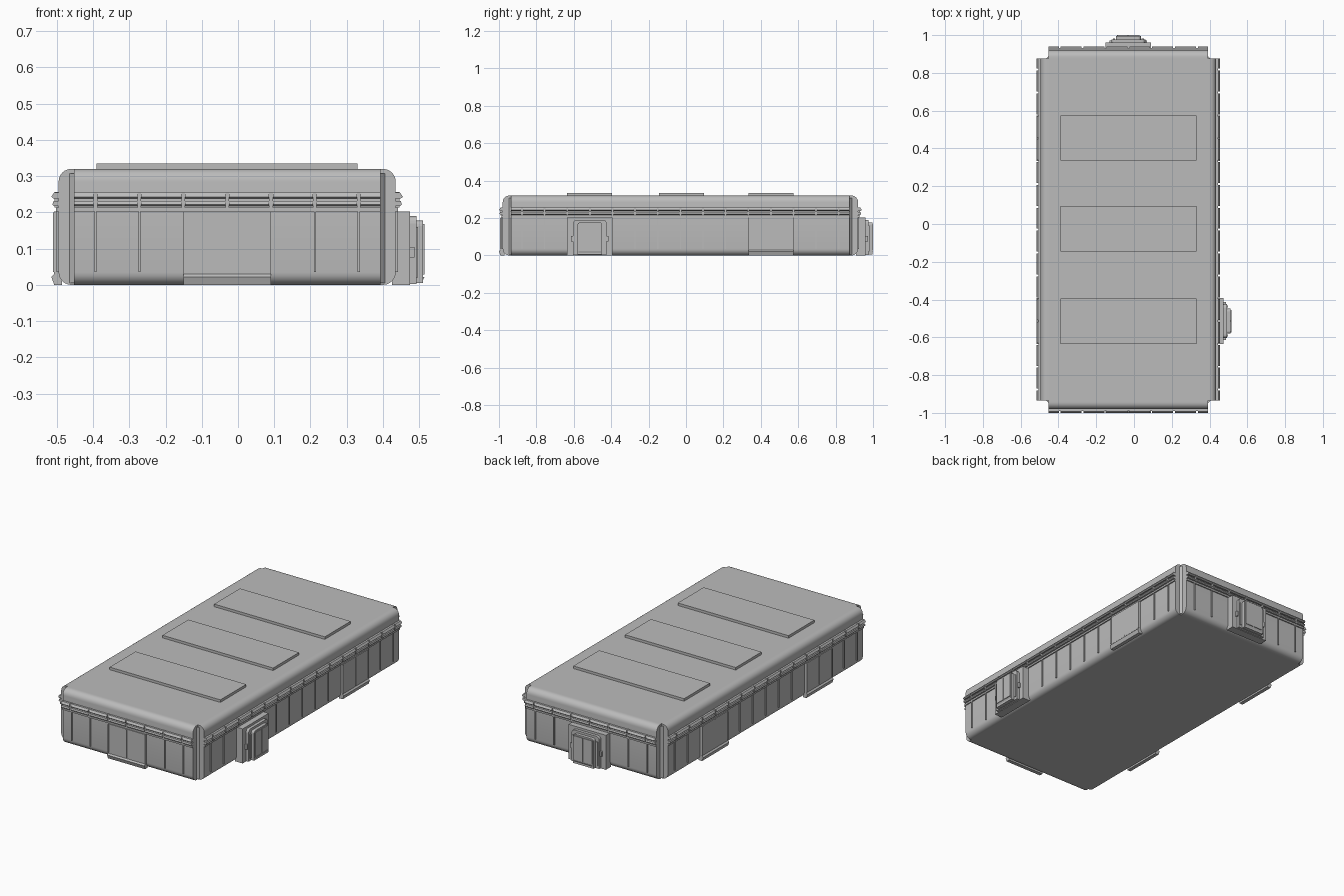
import bpy, bmesh, math
from mathutils import Vector

cube = bpy.data.objects.get("Cube")
if cube:
    bpy.data.objects.remove(cube, do_unlink=True)

grey = bpy.data.materials.new("light_grey")
grey.use_nodes = True
colour = (0.5, 0.5, 0.5, 1)
grey.diffuse_color = colour
grey.node_tree.nodes["Principled BSDF"].inputs["Base Color"].default_value = colour

CENTRE = Vector((-0.03, -0.03, 0))
HALF_X, HALF_Y, ROOF = 0.465, 0.95, 0.32   # wall faces and roof height
END_X, END_Y = 0.423, 0.905                # where the walls stop before each corner
PITCH = 0.121                              # spacing of the wall ribs


def prism(name, loop_a, loop_b):
    """Solid between two matching outlines."""
    bm = bmesh.new()
    a = [bm.verts.new(p) for p in loop_a]
    b = [bm.verts.new(p) for p in loop_b]
    bm.faces.new(a)
    bm.faces.new(b)
    for i in range(len(a)):
        j = (i + 1) % len(a)
        bm.faces.new((a[i], a[j], b[j], b[i]))
    bmesh.ops.recalc_face_normals(bm, faces=bm.faces)
    mesh = bpy.data.meshes.new(name)
    bm.to_mesh(mesh)
    bm.free()
    mesh.materials.append(grey)
    obj = bpy.data.objects.new(name, mesh)
    bpy.context.collection.objects.link(obj)
    return obj


def rounded(half, z0, z1, radius, steps=6, bottom=True):
    """Rounded rectangle outline as (across, height) pairs."""
    pts = []
    corners = [(1, 1, 0), (-1, 1, 90), (-1, -1, 180), (1, -1, 270)]
    for sx, sz, start in corners:
        if sz < 0 and not bottom:
            pts.append((sx * half, z0))
            continue
        cx = sx * (half - radius)
        cz = z1 - radius if sz > 0 else z0 + radius
        for i in range(steps + 1):
            t = math.radians(start + 90 * i / steps)
            pts.append((cx + radius * math.cos(t), cz + radius * math.sin(t)))
    return pts


class Wall:
    """Places parts by u (along), d (outward) and z on one side."""
    def __init__(self, name, along, out, face, end):
        self.name, self.face, self.end = name, face, end
        self.along, self.out = Vector(along), Vector(out)

    def at(self, u, d, z):
        return CENTRE + self.along * u + self.out * (self.face + d) + Vector((0, 0, z))

    def strip(self, part, profile, u0, u1):
        return prism(f"{self.name}_{part}", [self.at(u0, d, z) for d, z in profile],
                     [self.at(u1, d, z) for d, z in profile])

    def plate(self, part, outline, u, d0, d1):
        return prism(f"{self.name}_{part}", [self.at(u + a, d0, z) for a, z in outline],
                     [self.at(u + a, d1, z) for a, z in outline])

    def box(self, part, u0, u1, d0, d1, z0, z1):
        return self.strip(part, [(d0, z0), (d1, z0), (d1, z1), (d0, z1)], u0, u1)


front = Wall("front", (1, 0, 0), (0, -1, 0), HALF_Y, END_X)
back = Wall("back", (1, 0, 0), (0, 1, 0), HALF_Y, END_X)
left = Wall("left", (0, 1, 0), (1, 0, 0), HALF_X, END_Y)
right = Wall("right", (0, 1, 0), (-1, 0, 0), HALF_X, END_Y)

# Main body: two crossing rounded blocks with notched corners
section_x = rounded(HALF_X, 0, ROOF, 0.035)
section_y = rounded(HALF_Y, 0, ROOF, 0.035)
body = prism("body", [CENTRE + Vector((x, -END_Y, z)) for x, z in section_x],
             [CENTRE + Vector((x, END_Y, z)) for x, z in section_x])
cross = prism("body_cross", [CENTRE + Vector((-END_X, y, z)) for y, z in section_y],
              [CENTRE + Vector((END_X, y, z)) for y, z in section_y])
union = body.modifiers.new("union", "BOOLEAN")
union.operation, union.solver, union.object = "UNION", "EXACT", cross
bpy.context.view_layer.objects.active = body
body.select_set(True)
bpy.ops.object.modifier_apply(modifier="union")
bpy.data.objects.remove(cross, do_unlink=True)
bpy.ops.object.shade_smooth_by_angle(angle=math.radians(30))

# Corner fillets inside the notches
for sx in (-1, 1):
    for sy in (-1, 1):
        tri = [(END_X - 0.01, END_Y - 0.01), (END_X + 0.012, END_Y - 0.01),
               (END_X + 0.012, END_Y), (END_X, END_Y + 0.012), (END_X - 0.01, END_Y + 0.012)]
        low, high = ([CENTRE + Vector((sx * x, sy * y, z)) for x, y in tri]
                     for z in (0.005, ROOF - 0.012))
        prism("corner_fillet", low, high)

# Roof skylights
for y in (-0.485, 0.005, 0.485):
    rect = [(-0.36, y - 0.12), (0.36, y - 0.12), (0.36, y + 0.12), (-0.36, y + 0.12)]
    prism("roof_skylight", *([CENTRE + Vector((a, b, z)) for a, b in rect]
                             for z in (ROOF - 0.01, ROOF + 0.015)))

BAY = [(-0.01, 0), (0.012, 0), (0.02, 0.022), (0.012, 0.03), (0.012, 0.203), (-0.01, 0.203)]
LOWER_RAIL = [(-0.01, 0.217), (0.012, 0.217), (0.017, 0.222), (0.014, 0.231), (-0.01, 0.231)]
UPPER_RAIL = [(-0.01, 0.238), (0.014, 0.238), (0.02, 0.243), (0.012, 0.255), (-0.01, 0.255)]


def add_bay(wall, u):
    """Shallow projecting panel with a flared sill."""
    wall.strip("bay", BAY, u - PITCH, u + PITCH)
    for k in (-1, 0, 1):
        wall.box("bay_rib", u + k * (PITCH - 0.003) - 0.003, u + k * (PITCH - 0.003) + 0.003,
                 0.01, 0.015, 0.035, 0.2)


def add_airlock(wall, u):
    """Stepped porch with a round-topped double door."""
    wall.box("airlock_porch", u - PITCH, u + PITCH, -0.01, 0.04, 0, 0.203)
    wall.plate("airlock_frame", rounded(0.09, 0.003, 0.19, 0.02, 4, False), u, 0.03, 0.057)
    wall.plate("airlock_door", rounded(0.066, 0.005, 0.177, 0.014, 4, False), u, 0.05, 0.076)
    for s in (-1, 1):
        # Leaves, clamps and jambs
        wall.box("door_leaf", u + s * 0.002, u + s * 0.058, 0.07, 0.08, 0.028, 0.168)
        wall.box("frame_clamp", u + s * 0.084, u + s * 0.1, 0.035, 0.052, 0.075, 0.105)
        wall.box("frame_jamb", u + s * 0.071, u + s * 0.082, 0.05, 0.062, 0.02, 0.16)
    sill = [(0.05, 0.005), (0.07, 0.005), (0.08, 0.022), (0.05, 0.022)]
    wall.strip("door_sill", sill, u - 0.06, u + 0.06)


# Ribs, ledge, rails and clips along every wall
bays = {front: [0], back: [], left: [4 * PITCH], right: [-4 * PITCH, 4 * PITCH]}
airlocks = {back: [0], left: [-4 * PITCH]}
for wall in (front, back, left, right):
    count = int(wall.end / PITCH)
    ribs = [k * PITCH for k in range(-count, count + 1)]
    blocked = bays[wall] + airlocks.get(wall, [])
    wall.box("ledge", -wall.end, wall.end, -0.01, 0.007, 0.203, 0.213)
    for u in ribs:
        if all(abs(u - b) > 1.05 * PITCH for b in blocked):
            wall.box("rib", u - 0.003, u + 0.003, -0.01, 0.006, 0.035, 0.203)
        wall.box("rail_clip", u - 0.005, u + 0.005, -0.01, 0.011, 0.214, 0.256)
    stops = [-wall.end] + ribs + [wall.end]
    for a, b in zip(stops, stops[1:]):
        start = a if a == -wall.end else a + 0.005
        stop = b if b == wall.end else b - 0.005
        wall.strip("lower_rail", LOWER_RAIL, start, stop)
        wall.strip("upper_rail", UPPER_RAIL, start, stop)
    for u in bays[wall]:
        add_bay(wall, u)
    for u in airlocks.get(wall, []):
        add_airlock(wall, u)
